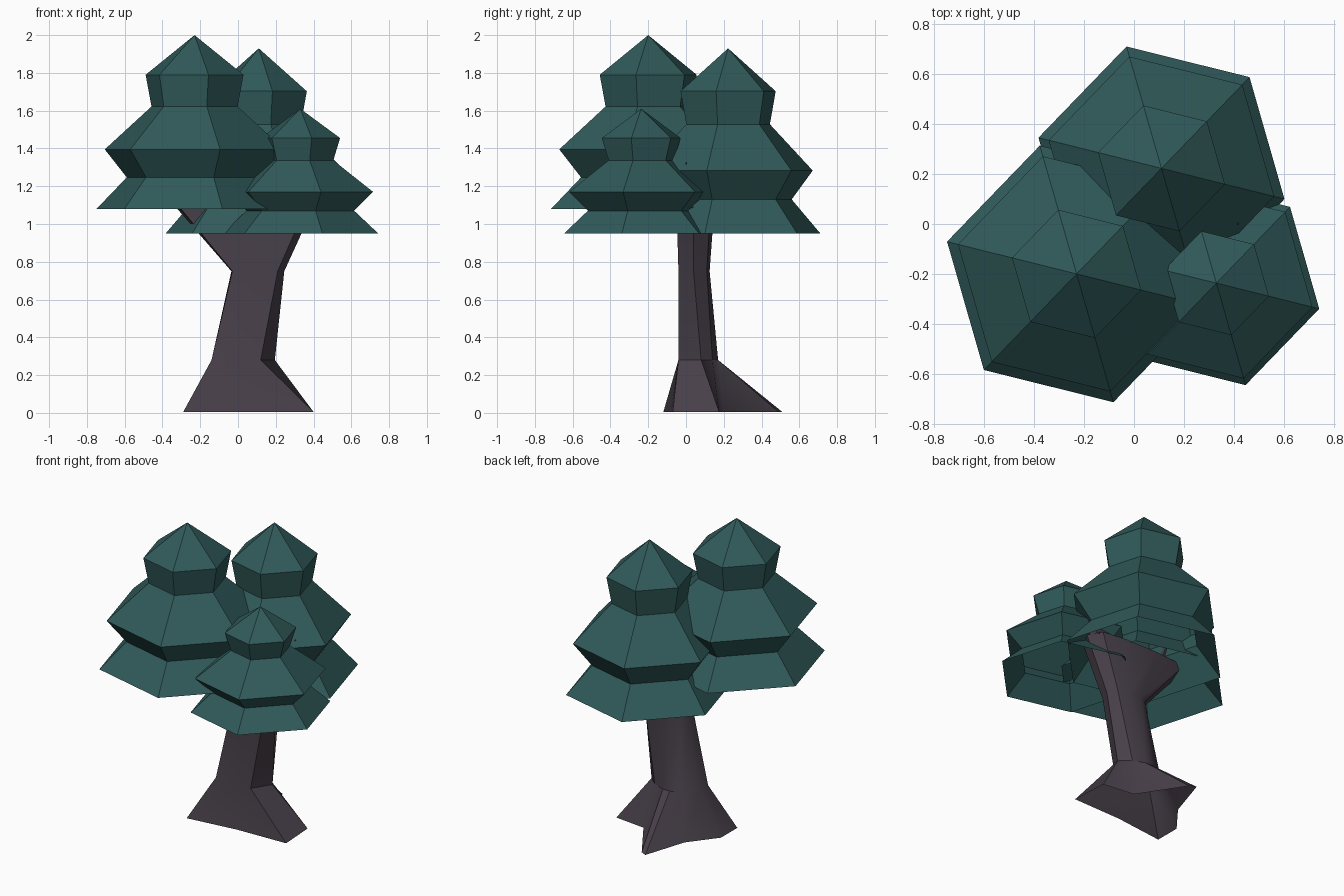
import bpy, bmesh, math

if "Cube" in bpy.data.objects:
    bpy.data.objects.remove(bpy.data.objects["Cube"])


def material(name, rgb):
    m = bpy.data.materials.new(name)
    m.diffuse_color = (*rgb, 1.0)
    m.use_nodes = True
    m.node_tree.nodes["Principled BSDF"].inputs["Base Color"].default_value = m.diffuse_color
    return m


LEAF = material("dark_teal_foliage", (0.030, 0.103, 0.102))
BARK = material("purple_brown_bark", (0.065, 0.051, 0.068))


def loft(name, rings, mat, tip=None, cap=False):
    """Skin a list of equal-length point rings, closing on a tip or a cap."""
    bm = bmesh.new()
    loops = [[bm.verts.new(p) for p in ring] for ring in rings]
    n = len(loops[0])
    for a, b in zip(loops, loops[1:]):
        for i in range(n):
            j = (i + 1) % n
            bm.faces.new((a[i], a[j], b[j], b[i]))
    if tip:
        t = bm.verts.new(tip)
        for i in range(n):
            bm.faces.new((loops[-1][i], loops[-1][(i + 1) % n], t))
    elif cap:
        bm.faces.new(loops[-1])
    mesh = bpy.data.meshes.new(name)
    bm.to_mesh(mesh)
    bm.free()
    mesh.materials.append(mat)
    obj = bpy.data.objects.new(name, mesh)
    bpy.context.collection.objects.link(obj)
    return obj


def canopy(name, x, y, top, profile):
    """Six-sided open-bottomed tiered canopy; profile is (radius, height)."""
    rings = []
    for r, z in profile:
        rings.append([(x + r * math.cos(math.radians(46 + 60 * k)),
                       y + r * math.sin(math.radians(46 + 60 * k)), z)
                      for k in range(6)])
    return loft(name, rings, LEAF, tip=(x, y, top))


# Three foliage canopies
canopy("left_canopy", -0.23, -0.20, 2.0,
       [(0.535, 1.08), (0.37, 1.247), (0.49, 1.395), (0.235, 1.622), (0.267, 1.79)])
canopy("back_canopy", 0.11, 0.223, 1.93,
       [(0.508, 0.95), (0.35, 1.13), (0.466, 1.283), (0.23, 1.528), (0.262, 1.703)])
canopy("right_canopy", 0.33, -0.237, 1.61,
       [(0.425, 0.95), (0.294, 1.07), (0.397, 1.17), (0.18, 1.337), (0.217, 1.455)])

# Trunk with three root feet, widening into a fork
sections = [
    (0.005, [(-.29, -.12), (.05, -.08), (.40, -.07), (.385, .175), (.17, .20),
             (-.02, .49), (-.06, .51), (-.15, .23), (-.29, .05)]),
    (0.28, [(-.14, -.03), (0, -.04), (.12, -.04), (.195, .08), (.13, .14),
            (.05, .17), (0, .17), (-.08, .14), (-.14, .05)]),
    (0.75, [(-.03, -.03), (.10, -.04), (.21, -.04), (.245, .04), (.22, .11),
            (.14, .125), (.05, .125), (0, .10), (-.035, .04)]),
    (1.09, [(-.31, -.03), (.05, -.05), (.36, -.05), (.40, .04), (.35, .13),
            (.18, .15), (-.05, .15), (-.28, .13), (-.33, .04)]),
]
trunk = loft("trunk", [[(x, y, z) for x, y in pts] for z, pts in sections],
             BARK, cap=True)


# Pointed branch ends hidden in the foliage
def branch(name, x0, x1, tip):
    ring = [(x0, -.03, 1.08), (x1, -.03, 1.08), (x1, .11, 1.08), (x0, .11, 1.08)]
    return loft(name, [ring], BARK, tip=tip)


branch("right_branch", 0.22, 0.38, (0.42, 0.0, 1.33))
branch("left_branch", -0.31, -0.12, (-0.27, 0.0, 1.32))

bpy.ops.object.select_all(action='DESELECT')
trunk.select_set(True)
bpy.context.view_layer.objects.active = trunk
bpy.ops.object.shade_smooth_by_angle(angle=math.radians(35))
